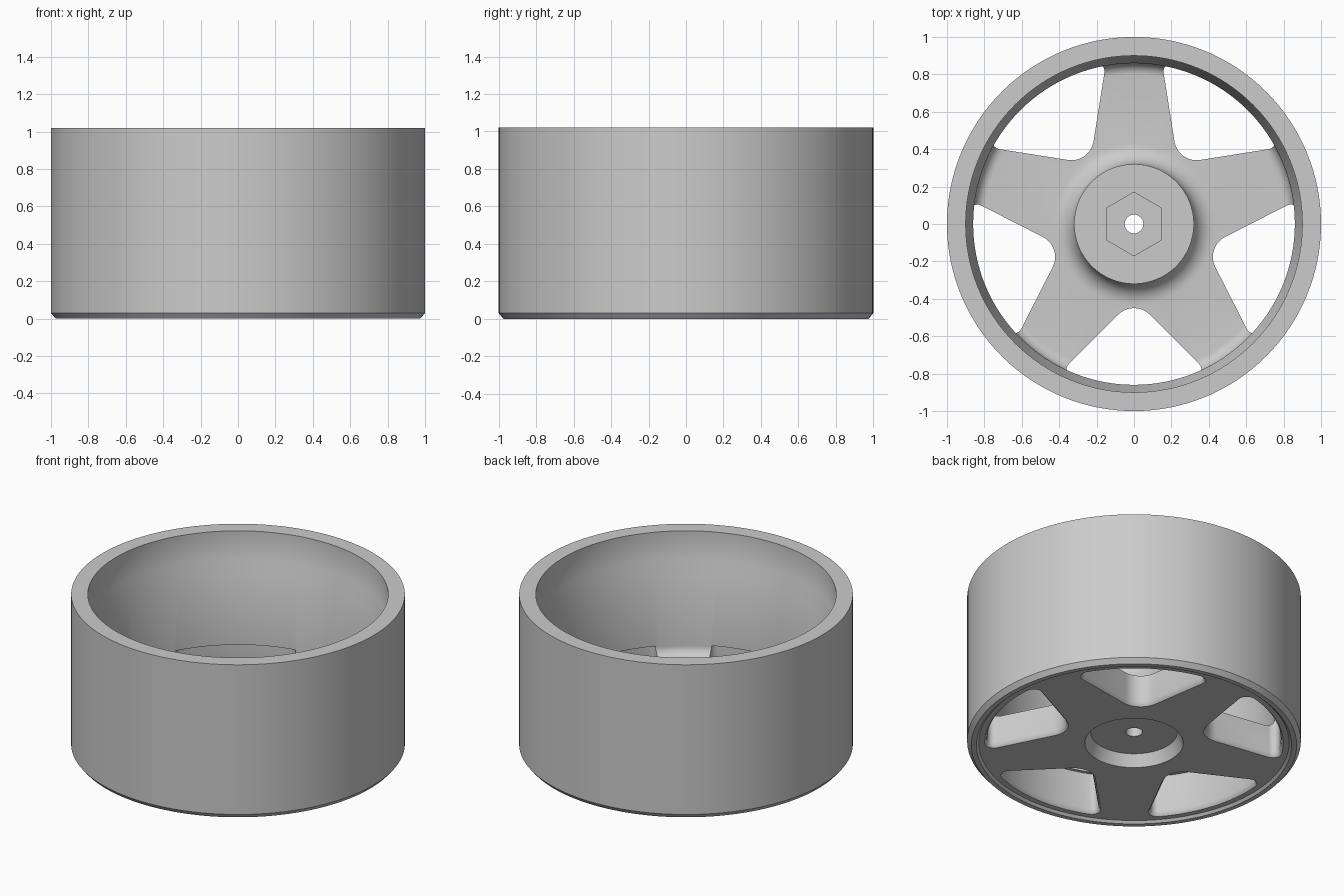
import bpy, bmesh
from math import sin, cos, pi, radians, atan2
from mathutils import Vector

cube = bpy.data.objects.get("Cube")
if cube:
    bpy.data.objects.remove(cube, do_unlink=True)

SEGMENTS = 128
grey = bpy.data.materials.new("light grey")
grey.use_nodes = True
grey.diffuse_color = (0.6, 0.6, 0.6, 1)
grey.node_tree.nodes["Principled BSDF"].inputs["Base Color"].default_value = (0.6, 0.6, 0.6, 1)


def make_object(name, bm):
    bmesh.ops.recalc_face_normals(bm, faces=bm.faces)
    mesh = bpy.data.meshes.new(name)
    bm.to_mesh(mesh)
    bm.free()
    mesh.materials.append(grey)
    obj = bpy.data.objects.new(name, mesh)
    bpy.context.collection.objects.link(obj)
    return obj


def skin(bm, rings, closed=False):
    """Bridge rings of equal length; cap the ends unless the loft is closed."""
    loops = [[bm.verts.new(p) for p in ring] for ring in rings]
    n = len(loops[0])
    pairs = list(zip(loops, loops[1:])) + ([(loops[-1], loops[0])] if closed else [])
    for a, b in pairs:
        for i in range(n):
            j = (i + 1) % n
            bm.faces.new((a[i], a[j], b[j], b[i]))
    if not closed:
        bm.faces.new(loops[0])
        bm.faces.new(loops[-1])


def arc(cx, cz, r, start, end, steps=8):
    angles = [radians(start + (end - start) * i / steps) for i in range(steps + 1)]
    return [(cx + r * cos(a), cz + r * sin(a)) for a in angles]


def circle(r, z, n=SEGMENTS, start=0.0):
    return [(r * cos(start + 2 * pi * i / n), r * sin(start + 2 * pi * i / n), z) for i in range(n)]


# Wheel body: one turned section holding the barrel, spoke disc and hub
web_top, hub_top, face = 0.22, 0.42, 0.015
section = [(0.05, 0.09), (0.26, 0.09), (0.295, face), (0.93, face), (0.945, 0),
           (0.975, 0), (1, 0.03), (1, 1.02), (0.9, 1.02), (0.9, 0.84), (0.86, 0.755)]
section += arc(0.80, web_top + 0.06, 0.06, 0, -90)
section += arc(0.43, web_top + 0.11, 0.11, -90, -180)
section += [(0.32, hub_top), (0.05, hub_top)]
bm = bmesh.new()
skin(bm, [circle(r, z) for r, z in section], closed=True)
wheel = make_object("wheel", bm)


# Window outline: wedge with a round inner corner and a curved outer side
def window_outline(grow):
    apex, outer = 0.40 - grow * 1.414, 0.88 + grow
    inner_r, corner_r = 0.12 + grow, 0.04 + grow
    half = arc(apex + inner_r * 1.414, 0, inner_r, 180, 135, 6)
    # outer corner centre lies on the inset arc and the inset straight side
    reach, base = outer - corner_r, apex + corner_r * 1.414
    u = (base + (2 * reach ** 2 - base ** 2) ** 0.5) / 2
    v = u - base
    half += arc(u, v, corner_r, 135, math_angle(u, v), 6)
    end = atan2(half[-1][1], half[-1][0])
    half += [(outer * cos(end * k / 8), outer * sin(end * k / 8)) for k in range(7, -1, -1)]
    return half + [(x, -y) for x, y in half[-2:0:-1]]


def math_angle(u, v):
    return atan2(v, u) * 180 / pi


# Five window cutters, flared at the outer face for a softened edge
bm = bmesh.new()
for k in range(5):
    turn = radians(54 + 72 * k)
    rings = []
    for grow, z in ((0.03, -0.01), (0.02, 0.01), (0.006, 0.025), (0, 0.045), (0, 0.285)):
        rings.append([(x * cos(turn) - y * sin(turn), x * sin(turn) + y * cos(turn), z)
                      for x, y in window_outline(grow)])
    skin(bm, rings)
windows = make_object("window_cutter", bm)

# Hexagonal drive pocket in the hub
bm = bmesh.new()
skin(bm, [circle(0.17, z, 6, pi / 2) for z in (0.27, 0.6)])
pocket = make_object("hex_pocket_cutter", bm)

for cutter in (windows, pocket):
    cutter.hide_render = True
    mod = wheel.modifiers.new(cutter.name, 'BOOLEAN')
    mod.operation, mod.solver, mod.object = 'DIFFERENCE', 'EXACT', cutter

# Apply the cuts and shade
bpy.ops.object.select_all(action='DESELECT')
wheel.select_set(True)
bpy.context.view_layer.objects.active = wheel
for mod in list(wheel.modifiers):
    bpy.ops.object.modifier_apply(modifier=mod.name)
for cutter in (windows, pocket):
    bpy.data.objects.remove(cutter, do_unlink=True)
bpy.ops.object.shade_smooth_by_angle(angle=radians(30))
